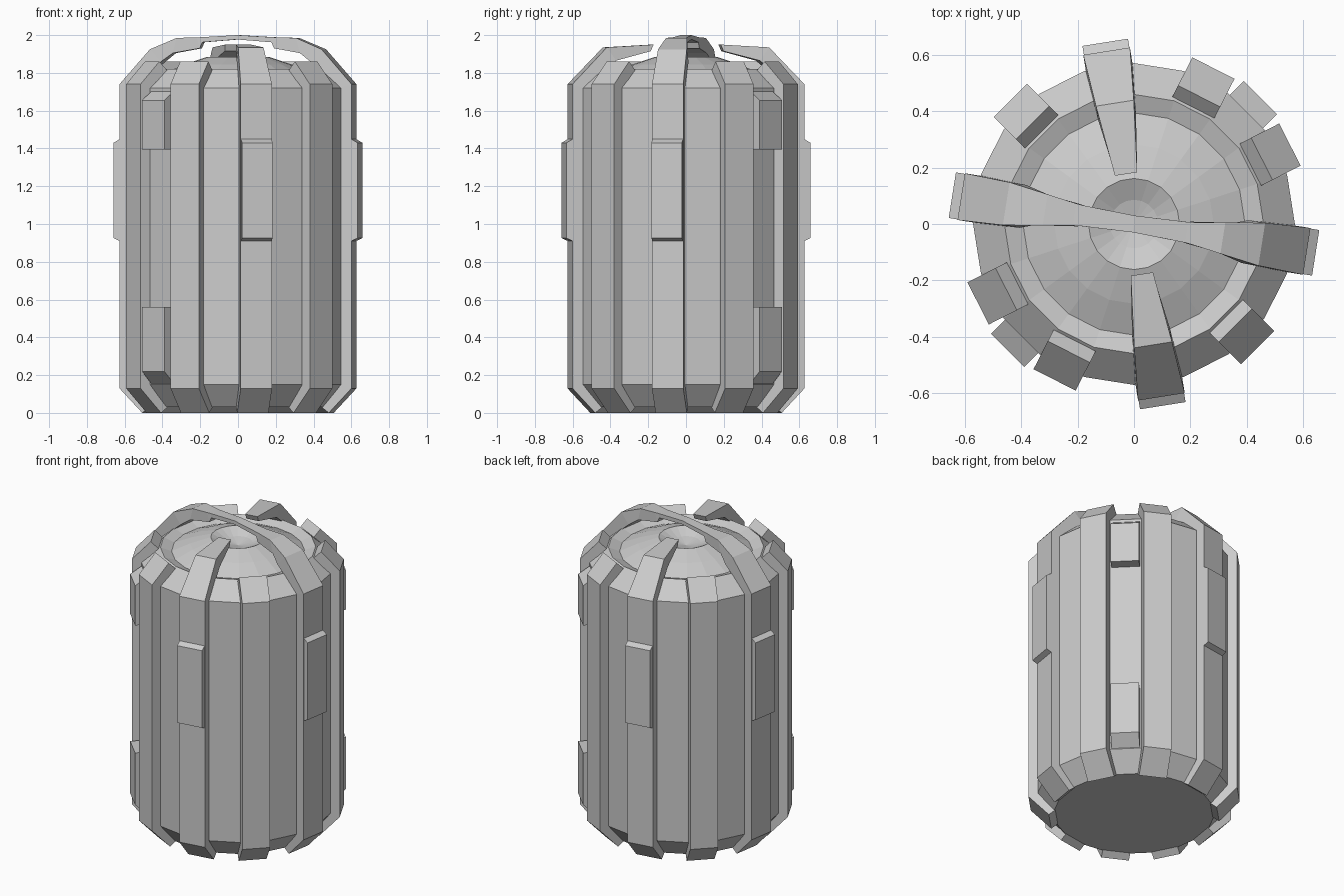
import bpy, bmesh
from math import cos, sin, radians, pi

if "Cube" in bpy.data.objects:
    bpy.data.objects.remove(bpy.data.objects["Cube"])

SIDES = 20


def finish(bm, name):
    bmesh.ops.recalc_face_normals(bm, faces=bm.faces)
    me = bpy.data.meshes.new(name)
    bm.to_mesh(me)
    bm.free()
    ob = bpy.data.objects.new(name, me)
    bpy.context.collection.objects.link(ob)
    return ob


def lathe(name, profile):
    """Revolve an (apothem, z) profile into a closed many-sided solid."""
    bm = bmesh.new()
    k = 1 / cos(pi / SIDES)
    rings = []
    for r, z in profile:
        if r == 0:
            rings.append([bm.verts.new((0, 0, z))] * SIDES)
        else:
            rings.append([bm.verts.new((r * k * cos(2 * pi * i / SIDES), r * k * sin(2 * pi * i / SIDES), z))
                          for i in range(SIDES)])
    for a, b in zip(rings, rings[1:]):
        for i in range(SIDES):
            j = (i + 1) % SIDES
            bm.faces.new(dict.fromkeys((a[i], a[j], b[j], b[i])))
    return finish(bm, name)


def strip(name, angle, stations):
    """Radial bar: each station is (outer r, outer z, inner r, inner z, half width)."""
    bm = bmesh.new()
    c, s = cos(radians(angle)), sin(radians(angle))

    def v(r, t, z):
        return bm.verts.new((r * c - t * s, r * s + t * c, z))
    secs = [[v(ro, -w, zo), v(ro, w, zo), v(ri, w, zi), v(ri, -w, zi)]
            for ro, zo, ri, zi, w in stations]
    for a, b in zip(secs, secs[1:]):
        for i in range(4):
            j = (i + 1) % 4
            bm.faces.new((a[i], a[j], b[j], b[i]))
    bm.faces.new(secs[0])
    bm.faces.new(secs[-1])
    return finish(bm, name)


# barrel body: chamfered ends, rim groove, domed lid with a central pit
lathe("barrel_body", [(0, .03), (.47, .03), (.565, .15), (.565, 1.72), (.455, 1.82),
                      (.39, 1.795), (.28, 1.845), (.16, 1.885), (.085, 1.85), (0, 1.83)])

W = .084
lower = [(.50, 0, .455, .035, W), (.622, .13, .56, .15, W)]

# plain slats
slat = lower + [(.622, 1.74, .56, 1.72, W), (.51, 1.86, .465, 1.815, W)]
for a in (27, 63, 135, 207, 243, 315):
    strip("slat", a, slat)

# slats whose tops curl over the lid with free ends
hook = lower + [(.622, 1.74, .56, 1.72, W), (.435, 1.935, .385, 1.865, .068),
                (.18, 1.95, .195, 1.915, .04)]
# slats that meet as a handle bridge above the lid
handle = lower + [(.622, 1.74, .56, 1.72, W), (.46, 1.925, .40, 1.86, .077),
                  (.32, 1.985, .34, 1.905, .056), (.215, 1.988, .20, 1.93, .04),
                  (.19, 1.989, .185, 1.962, .037), (0, 2.0, 0, 1.977, .03)]
for a, shape, name in ((99, hook, "hooked_slat"), (279, hook, "hooked_slat"),
                       (171, handle, "handle_slat"), (351, handle, "handle_slat")):
    strip(name, a, shape)
    # raised plate on the outside of the slat
    strip("plate", a, [(.62, .91, .60, .91, W - .002), (.654, .925, .60, .925, W - .002),
                       (.654, 1.43, .60, 1.43, W - .002), (.62, 1.45, .60, 1.45, W - .002)])

# short upper and lower pads on the two recessed panels
for a in (45, 225):
    strip("upper_pad", a, [(.635, 1.395, .55, 1.395, W), (.635, 1.655, .55, 1.655, W),
                           (.56, 1.705, .55, 1.705, W)])
    strip("lower_pad", a, [(.56, .15, .55, .15, W), (.635, .22, .55, .22, W),
                           (.635, .56, .55, .56, W)])
